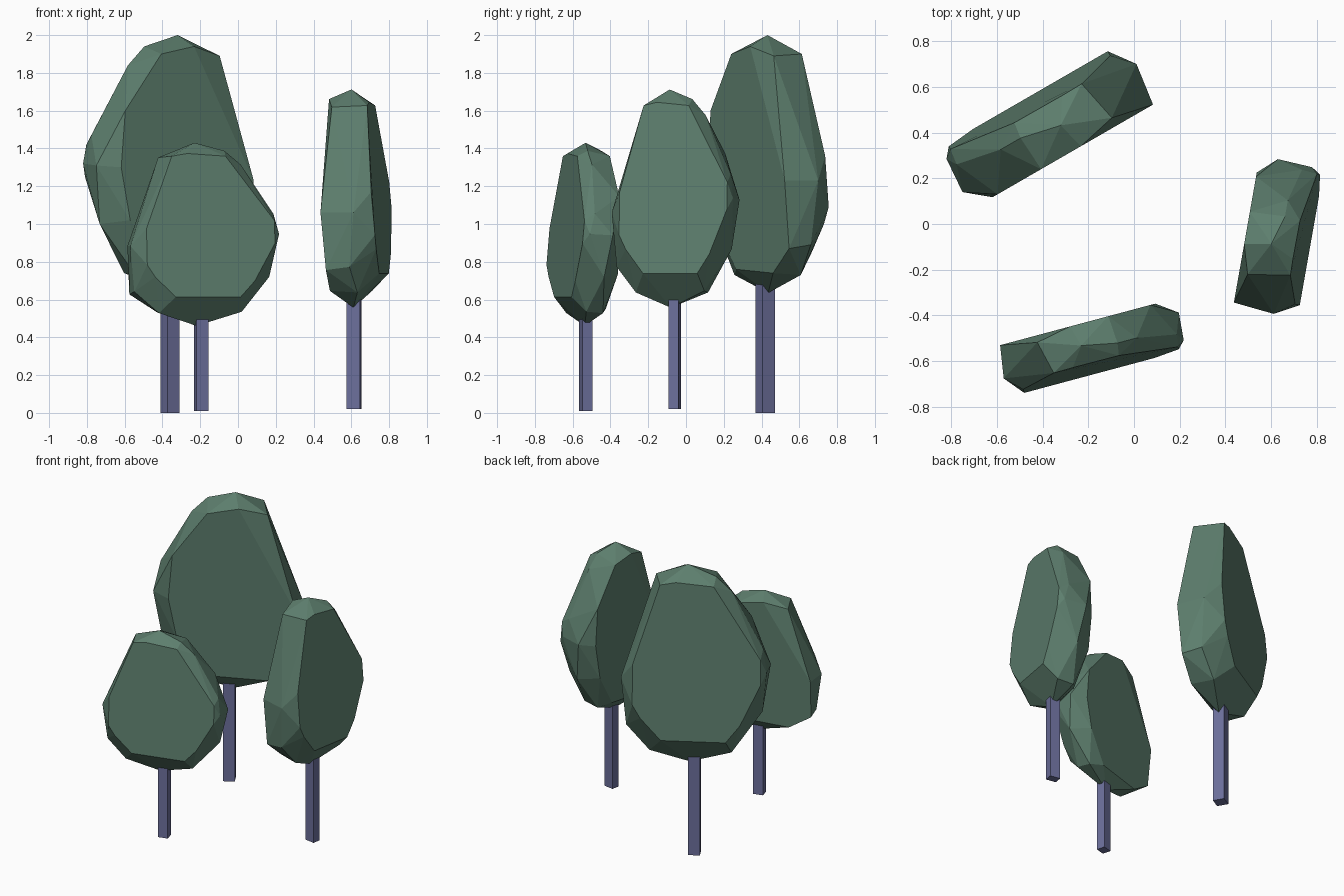
import bpy, bmesh, math
from mathutils import Matrix, Vector

if "Cube" in bpy.data.objects:
    bpy.data.objects.remove(bpy.data.objects["Cube"])


def material(name, rgb):
    m = bpy.data.materials.new(name)
    m.diffuse_color = (*rgb, 1)
    m.use_nodes = True
    m.node_tree.nodes["Principled BSDF"].inputs["Base Color"].default_value = m.diffuse_color
    return m


leaf_mat = material("leaf_green", (0.11, 0.21, 0.155))
bark_mat = material("bark", (0.15, 0.16, 0.33))

# Canopy outlines (along, up): flat face on each broad side
near_side = [(-.375, 1.30), (-.35, 1.60), (-.13, 1.90), (.07, 1.94), (.25, 1.89),
             (.435, 1.23), (.43, .87), (.26, .74), (-.13, .76), (-.32, 1.02)]
far_side = [(.38, 1.09), (.38, 1.36), (.21, 1.90), (.11, 1.92), (-.13, 1.90),
            (-.43, 1.42), (-.43, 1.25), (-.30, .97), (-.21, .85), (.20, .85), (.33, 1.0)]
# Faceted rim between them (along, thickness, up)
rim = [(.04, -.01, 2.0), (-.14, .03, 1.94), (-.24, .03, 1.84), (-.44, .07, 1.47),
       (-.466, .113, 1.32), (-.478, -.048, 1.31), (-.43, 0, 1.0), (-.24, .07, .74),
       (-.24, -.05, .73), (.03, 0, .635), (.28, .055, .73), (.43, .03, .89),
       (.461, .057, 1.23)]


def canopy_mesh():
    pts = list(rim)
    # Both broad faces lean inward toward the crown
    pts += [(u, -.133 + .055 * max(0, (z - 1.6) / .4) * (u > .1) + .03 * (z < .9), z)
            for u, z in near_side]
    pts += [(u, .168 - .083 * max(0, z - 1.1), z) for u, z in far_side]
    bm = bmesh.new()
    for p in pts:
        bm.verts.new(p)
    res = bmesh.ops.convex_hull(bm, input=bm.verts[:])
    loose = [v for v in bm.verts if not v.link_faces]
    bmesh.ops.delete(bm, geom=loose, context='VERTS')
    bmesh.ops.dissolve_limit(bm, angle_limit=math.radians(5),
                             verts=bm.verts[:], edges=bm.edges[:])
    bmesh.ops.recalc_face_normals(bm, faces=bm.faces[:])
    me = bpy.data.meshes.new("canopy")
    bm.to_mesh(me)
    bm.free()
    me.materials.append(leaf_mat)
    return me


def trunk_mesh():
    bm = bmesh.new()
    bmesh.ops.create_cube(bm, size=1, matrix=Matrix.Translation((0, 0, .38))
                          @ Matrix.Diagonal((.075, .075, .76, 1)))
    me = bpy.data.meshes.new("trunk")
    bm.to_mesh(me)
    bm.free()
    me.materials.append(bark_mat)
    return me


parts = {"canopy": canopy_mesh(), "trunk": trunk_mesh()}

# Trees: name, position, turn, scale
trees = [("tall", (-.36, .42, 0), 30, (1, 1, 1)),
         ("slim", (.615, -.06, .02), 260, (.713, .95, .846)),
         ("short", (-.195, -.53, .01), 195, (.867, .76, .71))]
for name, loc, turn, scale in trees:
    for part, mesh in parts.items():
        ob = bpy.data.objects.new(f"{name}_tree_{part}", mesh)
        ob.location = Vector(loc)
        ob.rotation_euler.z = math.radians(turn)
        ob.scale = scale
        bpy.context.collection.objects.link(ob)
